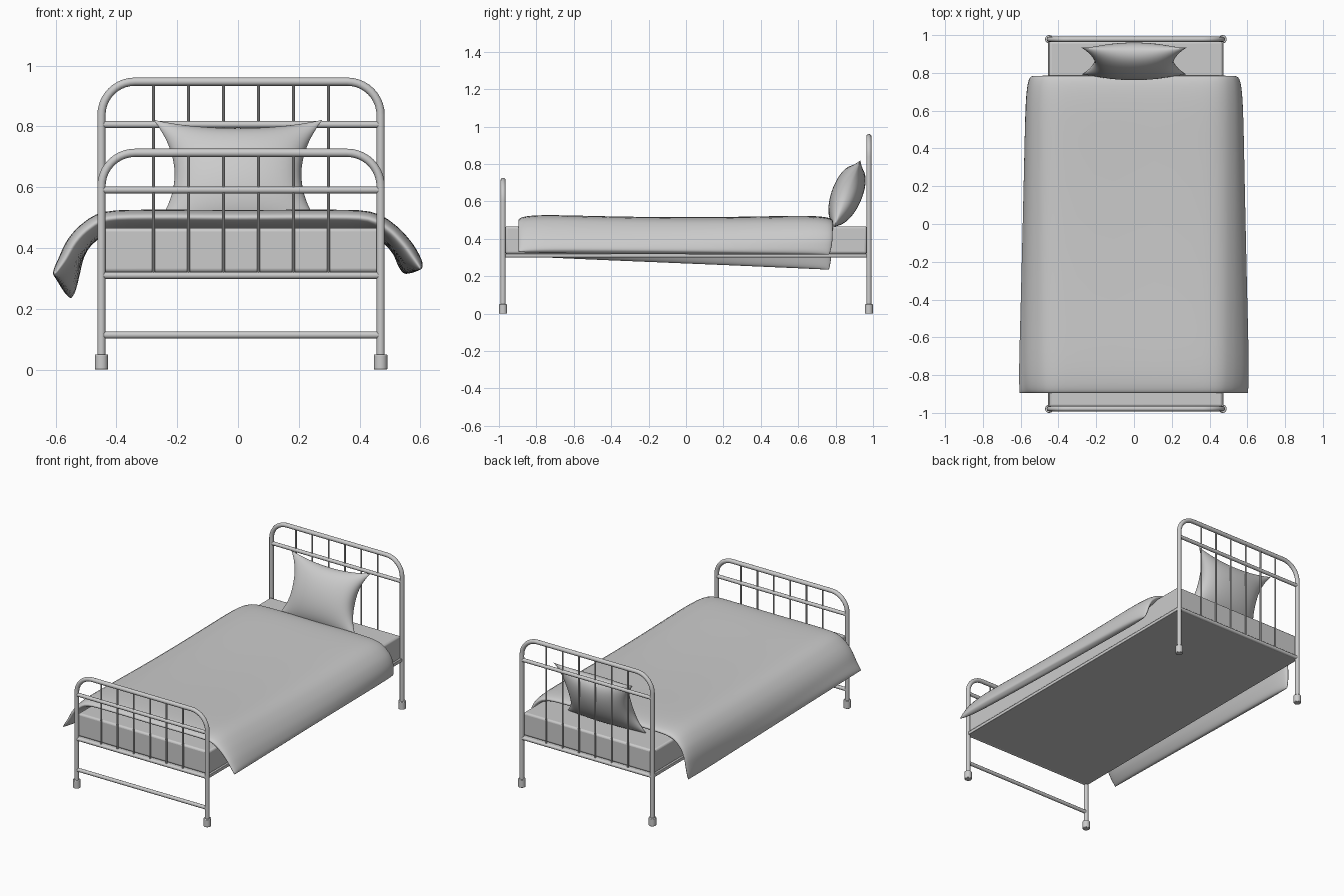
import bpy, bmesh, math
from mathutils import Vector

if "Cube" in bpy.data.objects:
    bpy.data.objects.remove(bpy.data.objects["Cube"])

CX, HALF, END = 0.01, 0.459, 0.978   # frame centre, post half-spacing, end position
XL, XR = CX - HALF, CX + HALF


def smooth(ob, angle=40):
    bpy.ops.object.select_all(action='DESELECT')
    ob.select_set(True)
    bpy.context.view_layer.objects.active = ob
    bpy.ops.object.shade_smooth_by_angle(angle=math.radians(angle))


def tube(name, pts, r, res=4):
    cu = bpy.data.curves.new(name, 'CURVE')
    cu.dimensions = '3D'
    cu.bevel_depth, cu.bevel_resolution, cu.use_fill_caps = r, res, True
    sp = cu.splines.new('POLY')
    sp.points.add(len(pts) - 1)
    for p, co in zip(sp.points, pts):
        p.co = (*co, 1)
    ob = bpy.data.objects.new(name, cu)
    bpy.context.collection.objects.link(ob)
    bpy.ops.object.select_all(action='DESELECT')
    ob.select_set(True)
    bpy.context.view_layer.objects.active = ob
    bpy.ops.object.convert(target='MESH')
    smooth(bpy.context.object)


def box(name, lo, hi, bevel):
    lo, hi = Vector(lo), Vector(hi)
    bpy.ops.mesh.primitive_cube_add(size=1, location=(lo + hi) / 2)
    ob = bpy.context.object
    ob.name = name
    ob.scale = hi - lo
    bpy.ops.object.transform_apply(location=False, rotation=False, scale=True)
    m = ob.modifiers.new('bevel', 'BEVEL')
    m.width, m.segments = bevel, 3
    smooth(ob)


def puff(name, mid, thick, n, m):
    """Closed cushion: two layers bulging from a mid surface, joined at a seam."""
    bm = bmesh.new()
    ss = [-math.cos(math.pi * i / n) for i in range(n + 1)]
    ts = [-math.cos(math.pi * j / m) for j in range(m + 1)]
    e = 0.004
    for side in (1, -1):
        grid = []
        for s in ss:
            row = []
            for t in ts:
                s0, t0 = max(-0.99, min(0.99, s)), max(-0.99, min(0.99, t))
                nor = (mid(s0 + e, t0) - mid(s0 - e, t0)).cross(mid(s0, t0 + e) - mid(s0, t0 - e)).normalized()
                row.append(bm.verts.new(mid(s, t) + nor * side * thick(s, t)))
            grid.append(row)
        for i in range(n):
            for j in range(m):
                f = [grid[i][j], grid[i + 1][j], grid[i + 1][j + 1], grid[i][j + 1]]
                bm.faces.new(f if side > 0 else f[::-1])
    bmesh.ops.remove_doubles(bm, verts=bm.verts, dist=1e-5)
    me = bpy.data.meshes.new(name)
    bm.to_mesh(me)
    bm.free()
    ob = bpy.data.objects.new(name, me)
    bpy.context.collection.objects.link(ob)
    smooth(ob, 80)


# Bent tube hoops, rails, spindles and feet at both ends
def bed_end(name, y, top, rails):
    R = 0.11
    pts = [(XL, y, 0.01)]
    for k in range(11):
        a = math.pi - k * math.pi / 20
        pts.append((XL + R + R * math.cos(a), y, top - R + R * math.sin(a)))
    pts += [(2 * CX - x, yy, z) for x, yy, z in reversed(pts)]
    tube(name + "_hoop", pts, 0.0135)
    for z in rails:
        tube(name + "_rail", [(XL, y, z), (XR, y, z)], 0.0115)
    for k in range(6):
        x = CX + (k - 2.5) * 0.115
        tube(name + "_spindle", [(x, y, 0.31), (x, y, top)], 0.005, 2)
    for x in (XL, XR):
        bpy.ops.mesh.primitive_cylinder_add(vertices=24, radius=0.022, depth=0.05, location=(x, y, 0.025))
        ob = bpy.context.object
        ob.name = name + "_foot"
        b = ob.modifiers.new('bevel', 'BEVEL')
        b.width, b.segments = 0.003, 2
        smooth(ob)


bed_end("footboard", -END, 0.713, (0.114, 0.31, 0.591))
bed_end("headboard", END, 0.947, (0.31, 0.806))

# Platform and mattress
box("platform", (XL - 0.006, -END, 0.30), (XR + 0.006, END, 0.321), 0.003)
box("mattress", (XL, -0.967, 0.32), (XR, 0.967, 0.466), 0.012)

# Duvet: cross-sections (x, z) at the foot and head, blended along the bed
FOOT = [(-.605, .31), (-.57, .36), (-.535, .42), (-.49, .465), (-.43, .495), (-.3, .501), (0, .50),
        (.3, .501), (.43, .495), (.495, .46), (.545, .41), (.578, .365), (.602, .33)]
HEAD = [(-.55, .235), (-.545, .31), (-.535, .38), (-.505, .44), (-.44, .485), (-.3, .496), (0, .495),
        (.3, .496), (.44, .485), (.505, .445), (.535, .40), (.547, .355), (.555, .315)]


def catmull(pts, u):
    f = max(0, min(0.99999, u)) * (len(pts) - 1)
    i = int(f)
    f -= i
    p = [Vector(pts[max(0, min(len(pts) - 1, i + k))]) for k in (-1, 0, 1, 2)]
    return p[1] + 0.5 * f * (p[2] - p[0] + f * (2 * p[0] - 5 * p[1] + 4 * p[2] - p[3]
                             + f * (3 * (p[1] - p[2]) + p[3] - p[0])))


def duvet_mid(s, t):
    u, v = (s + 1) / 2, (t + 1) / 2
    c = catmull(FOOT, u).lerp(catmull(HEAD, u), v)
    z = c.y - 0.015 * math.sin(math.pi * v) * (1 - s ** 4)
    y = -0.895 + 1.68 * v - 0.022 * v * s ** 6
    return Vector((c.x, y, z))


puff("duvet", duvet_mid, lambda s, t: 0.032 * math.sqrt(max(0, (1 - s ** 8) * (1 - t ** 10))), 56, 48)


# Pillow leaning on the headboard
def pillow_mid(s, t):
    x = 0.278 * s * (1 - 0.25 * (1 - t * t) * s * s)
    w = 0.193 * t * (1 - (0.17 if t > 0 else 0.04) * (1 - s * s) * t * t)
    return Vector((x, 0.862 + 0.37 * w, 0.642 + 0.93 * w))


puff("pillow", pillow_mid, lambda s, t: 0.082 * max(0, (1 - s * s) * (1 - t * t)) ** 0.6, 28, 28)
